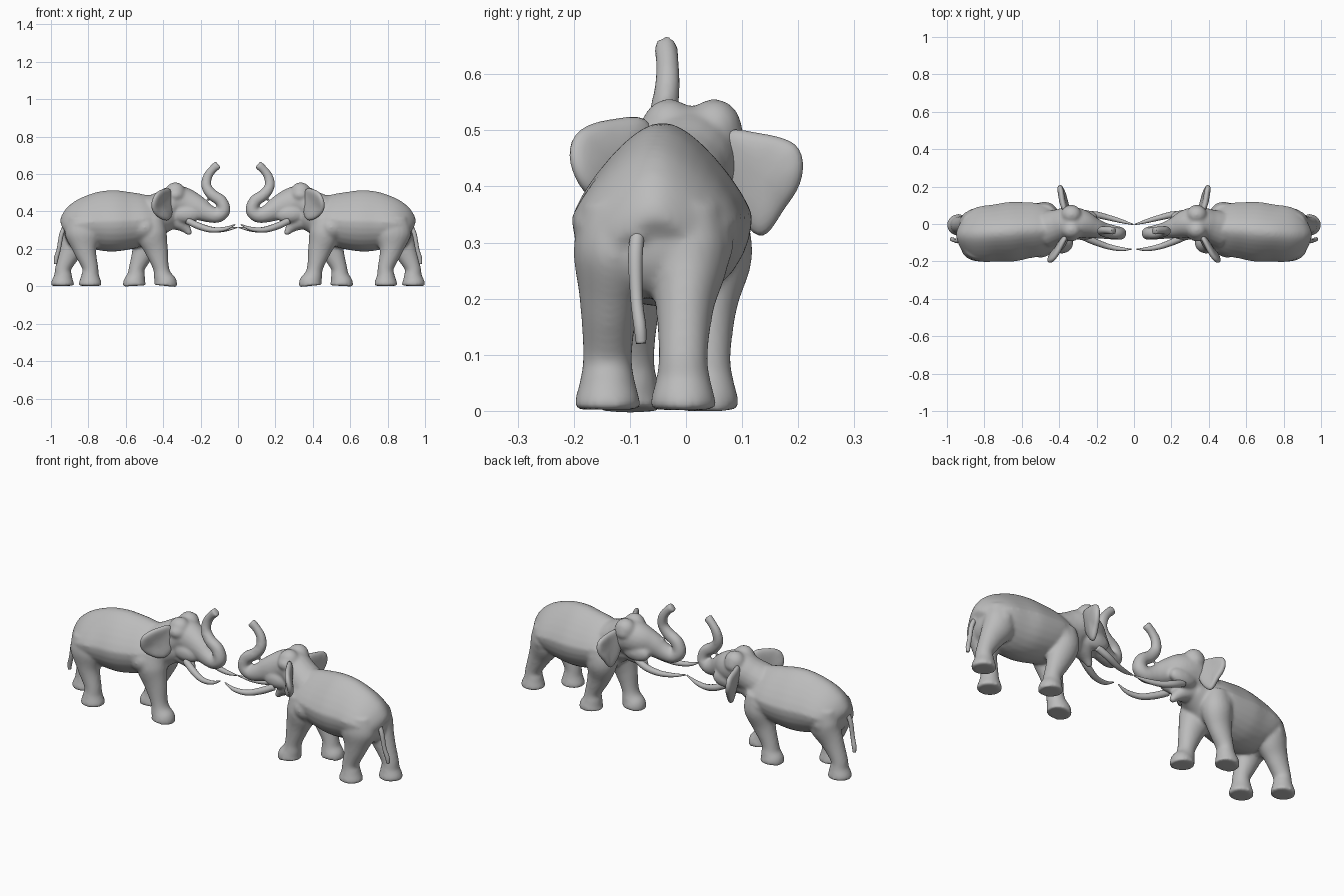
import bpy, bmesh, math
from mathutils import Vector

cube = bpy.data.objects.get("Cube")
if cube:
    bpy.data.objects.remove(cube, do_unlink=True)

GREY = (0.5, 0.5, 0.5, 1)
mat = bpy.data.materials.new("stone_grey")
mat.use_nodes = True
mat.diffuse_color = GREY
bsdf = next(n for n in mat.node_tree.nodes if n.type == 'BSDF_PRINCIPLED')
bsdf.inputs["Base Color"].default_value = GREY
bsdf.inputs["Roughness"].default_value = 0.7


def spline(rows, steps=5):
    """Catmull-Rom interpolation of position and radius rows."""
    rows = [Vector(r) for r in rows]
    out = []
    for i in range(len(rows) - 1):
        a, b, c, d = (rows[max(i - 1, 0)], rows[i], rows[i + 1],
                      rows[min(i + 2, len(rows) - 1)])
        for k in range(steps):
            t = k / steps
            out.append(b + (c - a) * (t / 2) + (a * 2 - b * 5 + c * 4 - d) * (t * t / 2)
                       + (b * 3 - a - c * 3 + d) * (t ** 3 / 2))
    return out + [rows[-1]]


def loft(bm, rows, sides=20, pinch=0.0):
    """Sweep an ellipse along rows of (x, y, z, side radius, up radius)."""
    rows = spline(rows)
    rings = []
    for i, r in enumerate(rows):
        p = Vector(r[:3])
        t = Vector(rows[min(i + 1, len(rows) - 1)][:3]) - Vector(rows[max(i - 1, 0)][:3])
        t.normalize()
        side = (Vector((0, 1, 0)) - t * t.y).normalized()
        up = t.cross(side)
        ring = []
        for k in range(sides):
            a = math.tau * k / sides
            s = math.sin(a)
            w = math.cos(a) * (1 - pinch * max(0, s))
            ring.append(bm.verts.new(p + side * w * r[3] + up * s * r[4]))
        rings.append(ring)
    for lo, hi in zip(rings, rings[1:]):
        for k in range(sides):
            n = (k + 1) % sides
            bm.faces.new((lo[k], lo[n], hi[n], hi[k]))
    bm.faces.new(rings[0])
    bm.faces.new(rings[-1])


def blob(bm, centre, radii):
    res = bmesh.ops.create_uvsphere(bm, u_segments=24, v_segments=16, radius=1)
    for v in res["verts"]:
        v.co = Vector(centre) + Vector(a * b for a, b in zip(v.co, radii))


def finish(name, bm):
    bmesh.ops.recalc_face_normals(bm, faces=bm.faces)
    me = bpy.data.meshes.new(name)
    bm.to_mesh(me)
    bm.free()
    me.materials.append(mat)
    me.polygons.foreach_set("use_smooth", [True] * len(me.polygons))
    ob = bpy.data.objects.new(name, me)
    bpy.context.collection.objects.link(ob)
    return ob


def mirror(ob):
    """The second animal faces the first across x = 0."""
    m = ob.modifiers.new("facing_pair", 'MIRROR')
    m.use_mirror_merge = False


# Body, head, trunk and legs, fused into one skin
bm = bmesh.new()
loft(bm, [(.36, -.01, .385, .07, .08), (.43, -.025, .375, .105, .112),
          (.50, -.03, .36, .14, .137), (.58, -.034, .352, .152, .154),
          (.66, -.042, .35, .16, .164), (.74, -.048, .348, .153, .158),
          (.81, -.054, .343, .15, .137), (.86, -.056, .332, .138, .113),
          (.9, -.056, .315, .11, .083), (.925, -.055, .3, .07, .05)], 28, pinch=.42)
# Haunches and shoulders
blob(bm, (.85, -.055, .295), (.08, .14, .095))
blob(bm, (.5, -.033, .315), (.1, .148, .095))

# Head flowing into the raised trunk
loft(bm, [(.47, -.03, .39, .1, .09), (.40, -.01, .42, .09, .09),
          (.34, .005, .45, .088, .088), (.28, 0, .44, .078, .085),
          (.22, -.02, .42, .058, .067), (.165, -.035, .392, .045, .05),
          (.11, -.045, .378, .039, .039), (.075, -.05, .405, .035, .035),
          (.09, -.05, .455, .032, .033), (.135, -.047, .487, .03, .031),
          (.168, -.04, .53, .026, .028), (.165, -.033, .58, .023, .026),
          (.14, -.033, .62, .021, .023), (.106, -.037, .652, .022, .025)])
# Crown, cheeks and pointed lower lip
blob(bm, (.335, .005, .488), (.067, .1, .055))
for y in (-.03, .05):
    blob(bm, (.335, y, .502), (.055, .05, .054))
for y in (-.05, .04):
    blob(bm, (.275, y, .385), (.08, .036, .047))
loft(bm, [(.38, -.01, .37, .06, .06), (.31, -.015, .335, .045, .04),
          (.275, -.02, .305, .026, .025), (.255, -.025, .276, .013, .013)])


def leg(foot_x, foot_y, shin_x, knee_x, hip_x, hip_y, hip_r):
    loft(bm, [(foot_x, foot_y, .002, .058, .062), (foot_x, foot_y, .02, .058, .061),
              (foot_x + (shin_x - foot_x) * .6, foot_y, .055, .049, .049),
              (shin_x, foot_y, .1, .044, .043),
              (knee_x, foot_y * .7 + hip_y * .3, .19, .053, .062),
              (hip_x, hip_y, .28, .073, hip_r), (hip_x, hip_y, .37, .058, hip_r * .8)])


leg(.388, -.1, .412, .435, .46, -.095, .08)
leg(.553, .036, .54, .505, .48, .046, .078)
leg(.79, -.14, .79, .817, .825, -.128, .1)
leg(.938, -.005, .934, .893, .85, .005, .085)

# Tail root, running into the rump
loft(bm, [(.87, -.065, .38, .04, .04), (.908, -.08, .345, .025, .022),
          (.935, -.088, .305, .014, .014)])

skin = finish("body", bm)
remesh = skin.modifiers.new("fuse", 'REMESH')
remesh.mode = 'VOXEL'
remesh.voxel_size = .0075
remesh.use_smooth_shade = True
soft = skin.modifiers.new("soften", 'SMOOTH')
soft.factor = .5
soft.iterations = 10
mirror(skin)

# Tail and tusks
strands = {
    "tail": [(.918, -.083, .335, .012, .012), (.943, -.09, .28, .013, .012),
             (.958, -.088, .2, .011, .011), (.972, -.082, .15, .011, .012),
             (.975, -.08, .12, .009, .008)],
    "left_tusk": [(.27, .045, .35, .018, .018), (.21, .05, .322, .018, .018),
                  (.14, .035, .303, .015, .015), (.07, .016, .303, .011, .011),
                  (.003, -.003, .315, .003, .003)],
    "right_tusk": [(.27, -.07, .35, .018, .018), (.21, -.095, .322, .018, .018),
                   (.14, -.12, .302, .015, .015), (.07, -.134, .307, .011, .011),
                   (.015, -.135, .33, .003, .003)],
}
for name, rows in strands.items():
    bm = bmesh.new()
    loft(bm, rows, 12)
    mirror(finish(name, bm))

# Ears: flared outlines with a dished middle
ears = {
    "left_ear": [(.365, .05, .515), (.385, .12, .498), (.39, .18, .49), (.4, .214, .465),
                 (.395, .21, .4), (.375, .175, .36), (.37, .145, .303),
                 (.36, .115, .31), (.345, .05, .4)],
    "right_ear": [(.355, -.05, .535), (.39, -.12, .524), (.425, -.185, .514),
                  (.455, -.215, .475), (.465, -.2, .41), (.435, -.165, .37),
                  (.385, -.125, .345), (.36, -.09, .355), (.345, -.05, .41)],
}
for name, outline in ears.items():
    bm = bmesh.new()
    rim = [bm.verts.new(p) for p in outline]
    mid = sum((Vector(p) for p in outline), Vector()) / len(outline)
    hub = bm.verts.new(mid + Vector((.012, 0, 0)))
    for a, b in zip(rim, rim[1:] + rim[:1]):
        bm.faces.new((a, b, hub))
    ear = finish(name, bm)
    thick = ear.modifiers.new("thickness", 'SOLIDIFY')
    thick.thickness = .034
    thick.offset = 0
    sub = ear.modifiers.new("rounding", 'SUBSURF')
    sub.levels = sub.render_levels = 2
    mirror(ear)
